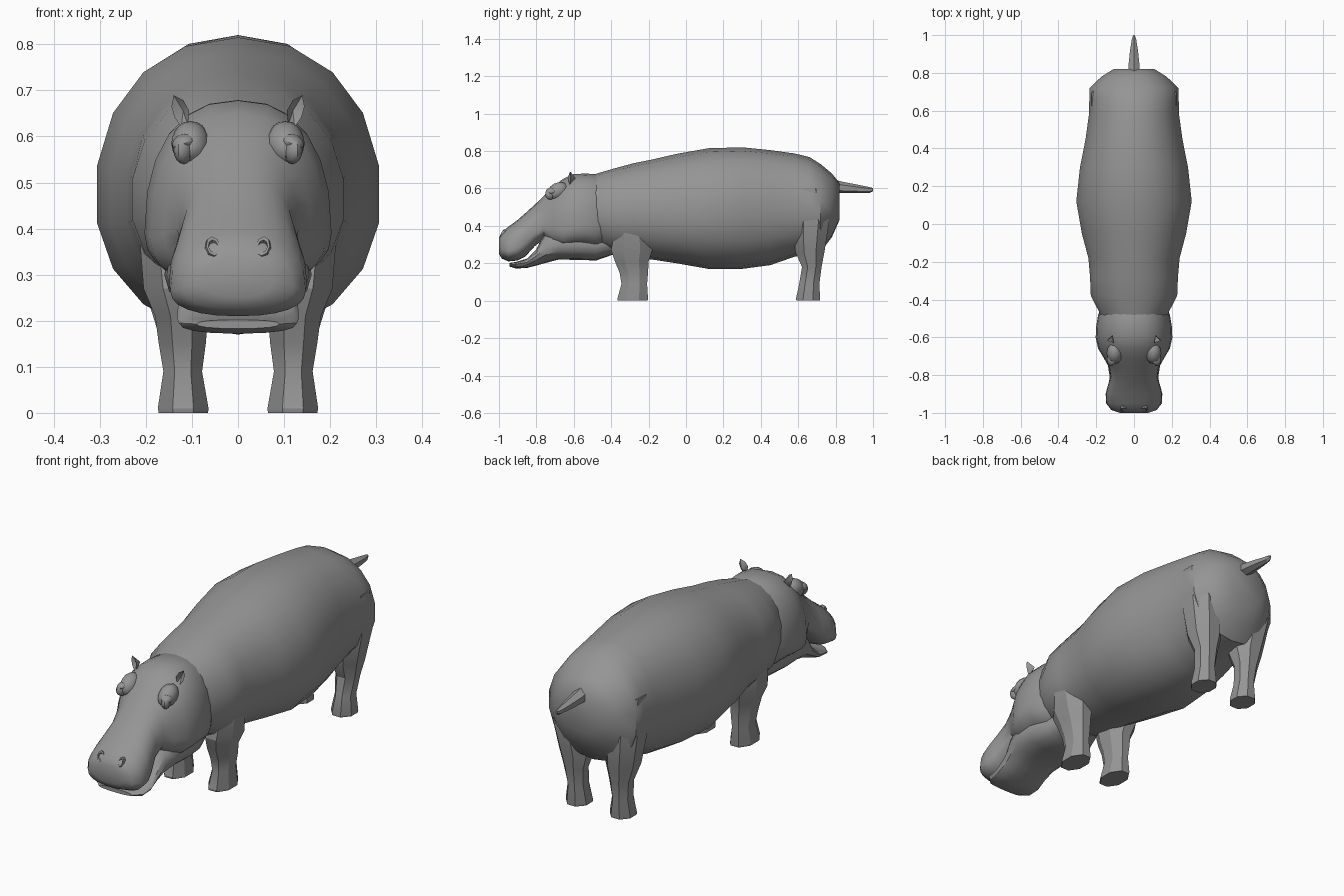
import bpy, bmesh
from math import sin, cos, pi
from mathutils import Matrix, Vector, Euler

cube = bpy.data.objects.get("Cube")
if cube:
    bpy.data.objects.remove(cube)

hide = bpy.data.materials.new("grey_hide")
hide.use_nodes = True
GREY = (0.3, 0.3, 0.3, 1)
hide.diffuse_color = GREY
hide.node_tree.nodes["Principled BSDF"].inputs["Base Color"].default_value = GREY


def finish(name, bm, mirror=False, angle=35):
    """Turn a bmesh into a shaded object, optionally mirrored across x."""
    bmesh.ops.recalc_face_normals(bm, faces=bm.faces)
    mesh = bpy.data.meshes.new(name)
    bm.to_mesh(mesh)
    bm.free()
    mesh.materials.append(hide)
    obj = bpy.data.objects.new(name, mesh)
    bpy.context.collection.objects.link(obj)
    if mirror:
        obj.modifiers.new("mirror", 'MIRROR')
    bpy.ops.object.select_all(action='DESELECT')
    obj.select_set(True)
    bpy.context.view_layer.objects.active = obj
    bpy.ops.object.shade_smooth_by_angle(angle=angle * pi / 180)
    return obj


def loft(rings):
    """Skin a list of point rings and cap both ends."""
    bm = bmesh.new()
    loops = [[bm.verts.new(p) for p in ring] for ring in rings]
    n = len(loops[0])
    for a, b in zip(loops, loops[1:]):
        for i in range(n):
            j = (i + 1) % n
            bm.faces.new((a[i], a[j], b[j], b[i]))
    bm.faces.new(loops[0])
    bm.faces.new(loops[-1])
    return bm


def power(v, e):
    return (1 if v >= 0 else -1) * abs(v) ** e


def section(y, half, low, wide, high, sides, e=1.0):
    """Egg-shaped upright section: widest at height 'wide'."""
    pts = []
    for i in range(sides):
        t = 2 * pi * i / sides
        s = power(cos(t), e)
        pts.append((half * power(sin(t), e), y,
                    wide + s * (high - wide if s > 0 else wide - low)))
    return pts


def slab(z, x0, x1, y0, y1, sides=8):
    """Level leg section fitted to a rectangle."""
    ring = [(2 * pi * (i + .5) / sides) for i in range(sides)]
    k = cos(pi / sides)
    return [((x0 + x1) / 2 + (x1 - x0) / 2 * cos(t) / k,
             (y0 + y1) / 2 + (y1 - y0) / 2 * sin(t) / k, z) for t in ring]


def ball(name, at, size, turn=(0, 0, 0), mirror=True):
    bm = bmesh.new()
    m = Matrix.LocRotScale(Vector(at), Euler(turn), Vector(size))
    bmesh.ops.create_uvsphere(bm, u_segments=12, v_segments=8, radius=1, matrix=m)
    return finish(name, bm, mirror)


# Barrel body: y, half width, low, widest, high
body = [(-.50, .175, .30, .46, .672), (-.46, .19, .275, .46, .685),
        (-.38, .232, .25, .46, .708), (-.28, .236, .23, .46, .735),
        (-.18, .245, .22, .46, .755), (-.05, .28, .20, .46, .785),
        (.12, .31, .17, .47, .815), (.30, .29, .17, .48, .82),
        (.45, .26, .19, .49, .805), (.58, .242, .235, .49, .787),
        (.66, .24, .25, .49, .768), (.72, .238, .26, .49, .73),
        (.78, .175, .34, .50, .68), (.82, .11, .43, .52, .63)]
finish("body", loft([section(*r, 18, .93) for r in body]), angle=40)

# Skull and upper muzzle
head = [(-1.0, .075, .25, .29, .335), (-.985, .12, .225, .275, .365),
        (-.95, .147, .21, .265, .395), (-.90, .15, .215, .28, .432),
        (-.86, .14, .235, .31, .467), (-.81, .125, .29, .36, .512),
        (-.76, .132, .33, .40, .56), (-.71, .16, .28, .39, .607),
        (-.66, .19, .27, .38, .65), (-.60, .203, .28, .39, .678),
        (-.54, .2, .28, .40, .679), (-.48, .19, .27, .40, .678),
        (-.44, .17, .28, .42, .66)]
finish("head", loft([section(*r, 24, .86) for r in head]), angle=45)

# Lower jaw and throat
jaw = [(-.945, .09, .183, .193, .202), (-.91, .128, .172, .195, .207),
       (-.85, .132, .175, .205, .225), (-.80, .13, .188, .24, .275),
       (-.75, .138, .202, .28, .38), (-.68, .155, .22, .30, .42),
       (-.58, .16, .218, .30, .42), (-.48, .14, .215, .29, .40),
       (-.38, .11, .25, .31, .40)]
finish("lower_jaw", loft([section(*r, 16, .85) for r in jaw]))

# Front legs: z, x range, y range
front = [(0, .065, .172, -.365, -.205), (.01, .064, .174, -.367, -.203),
         (.09, .078, .162, -.345, -.208), (.15, .07, .172, -.355, -.203),
         (.21, .065, .18, -.38, -.2), (.27, .06, .205, -.40, -.18),
         (.40, .08, .215, -.38, -.2)]
finish("front_leg", loft([slab(*r) for r in front]), True, 25)

# Hind legs with broad flat thighs
hind = [(0, .065, .172, .59, .715), (.01, .064, .174, .588, .717),
        (.09, .078, .162, .605, .713), (.18, .07, .175, .62, .725),
        (.26, .05, .2, .585, .74), (.42, .06, .232, .57, .765),
        (.60, .08, .225, .58, .74)]
finish("hind_leg", loft([slab(*r) for r in hind]), True, 25)

# Tail
tail = [(.78, .035, .575, .61, .65), (.84, .034, .575, .60, .635),
        (.92, .024, .575, .595, .62), (.98, .013, .575, .592, .608),
        (1.0, .004, .585, .595, .602)]
finish("tail", loft([section(*r, 6) for r in tail]), angle=25)

# Brows, eyes and eyelids
ball("brow", (.103, -.685, .585), (.042, .06, .045), (.5, 0, 0))
ball("eye", (.118, -.725, .57), (.02, .03, .03), (0, 0, .4))
ball("eyelid", (.117, -.715, .588), (.027, .035, .018), (.2, .3, .3))

# Nostrils: raised rims around a sunken centre
bm = bmesh.new()
slant = Matrix.LocRotScale(Vector((.055, -.978, .358)), Euler((1.05, 0, -.2)), Vector((1, 1, 1)))
rim = [bmesh.ops.create_circle(bm, segments=8, radius=r,
       matrix=slant @ Matrix.Translation((0, 0, h)) @ Matrix.Diagonal((.75, 1.15, 1, 1)))["verts"]
       for r, h in ((.024, -.02), (.021, .008), (.014, .008), (.009, -.008))]
for a, b in zip(rim, rim[1:]):
    for i in range(8):
        j = (i + 1) % 8
        bm.faces.new((a[i], a[j], b[j], b[i]))
bm.faces.new(rim[-1])
finish("nostril", bm, True)

# Ears: cupped leaves leaning outward
bm = bmesh.new()
outline = [(-.008, 0), (-.02, .03), (-.014, .055), (.004, .072), (.016, .05), (.016, .025), (.008, 0)]
lean = Matrix.LocRotScale(Vector((.112, -.615, .622)), Euler((0, .3, .35)), Vector((1, 1, 1)))
edge = [bm.verts.new(lean @ Vector((x, -.012, z))) for x, z in outline]
back = bm.verts.new(lean @ Vector((0, .022, .035)))
cup = bm.verts.new(lean @ Vector((0, .008, .035)))
for i in range(len(edge)):
    a, b = edge[i], edge[(i + 1) % len(edge)]
    bm.faces.new((a, b, back))
    bm.faces.new((b, a, cup))
finish("ear", bm, True)
